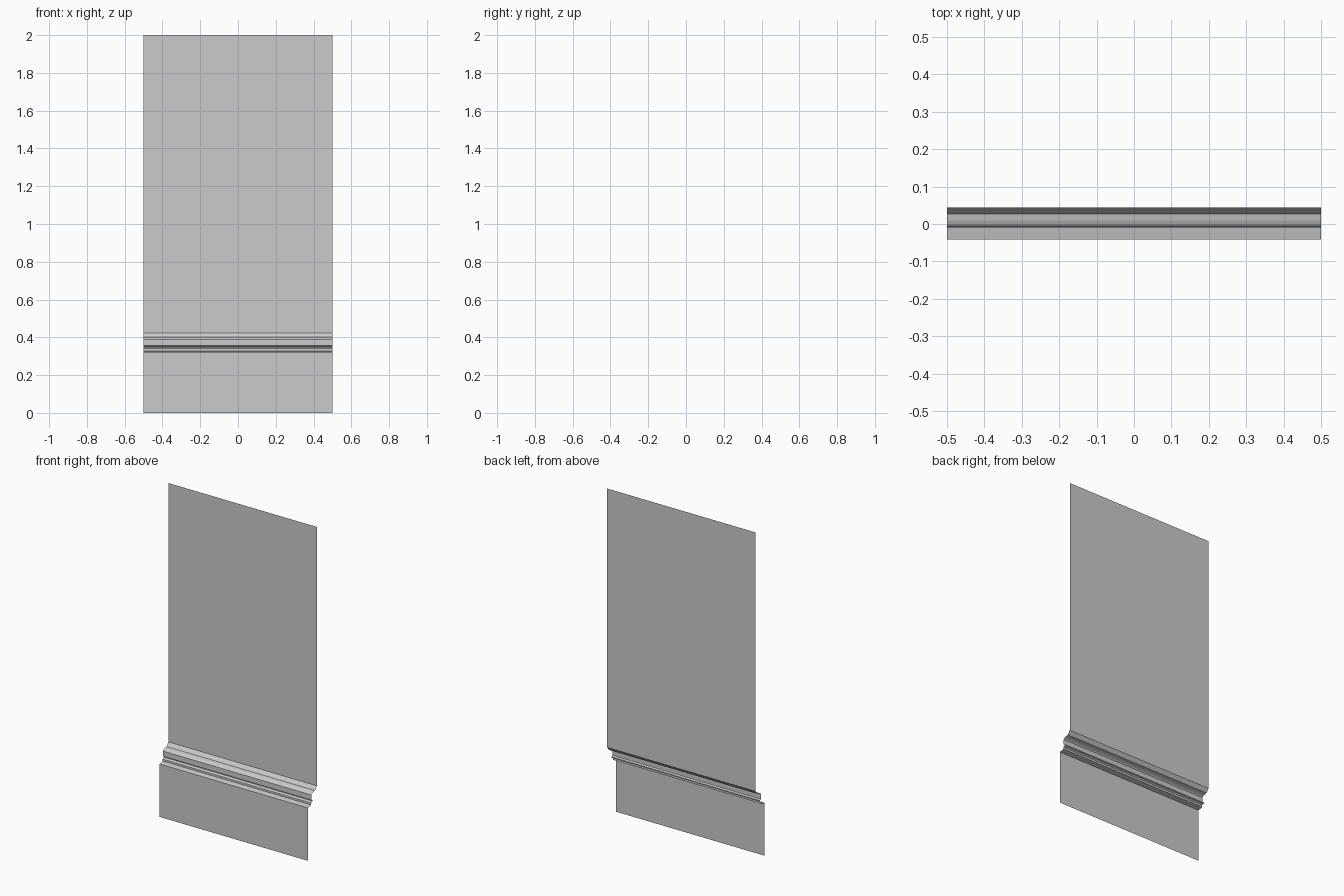
import bpy, bmesh

if "Cube" in bpy.data.objects:
    bpy.data.objects.remove(bpy.data.objects["Cube"])

# Side profile (y, z), from the floor up: lower panel, ledge, bead, band, sloped cap, upper panel
profile = [
    (-0.041, 0.0), (-0.041, 0.322),
    (-0.010, 0.328), (-0.010, 0.340),
    (-0.004, 0.344), (0.004, 0.346), (0.004, 0.352), (-0.008, 0.356),
    (-0.008, 0.388), (-0.002, 0.394), (0.010, 0.399), (0.027, 0.402),
    (0.044, 0.424), (0.044, 2.0),
]

# Wall panelling: the profile swept across the width as an open sheet
bm = bmesh.new()
left = [bm.verts.new((-0.5, y, z)) for y, z in profile]
right = [bm.verts.new((0.5, y, z)) for y, z in profile]
for i in range(len(profile) - 1):
    bm.faces.new((left[i], right[i], right[i + 1], left[i + 1]))
mesh = bpy.data.meshes.new("wall_panel")
bm.to_mesh(mesh)
bm.free()
wall = bpy.data.objects.new("wall_panel", mesh)
bpy.context.collection.objects.link(wall)
